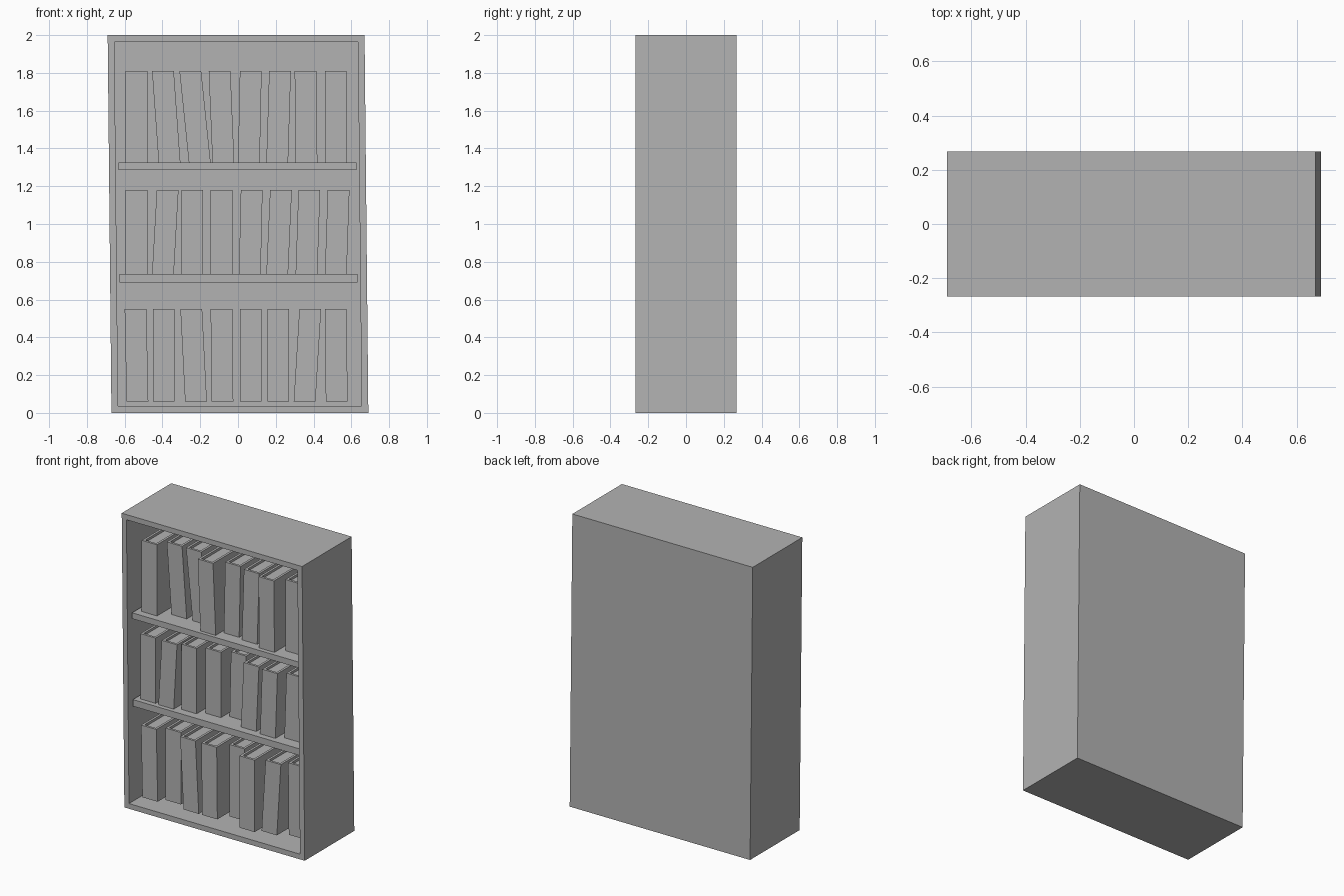
import bpy
import bmesh
from mathutils import Matrix, Vector

default_cube = bpy.data.objects.get("Cube")
if default_cube:
    bpy.data.objects.remove(default_cube, do_unlink=True)

# One plain grey for the whole piece
grey = bpy.data.materials.new("plain grey")
grey.use_nodes = True
grey_value = (0.45, 0.45, 0.45, 1)
grey.diffuse_color = grey_value
grey.node_tree.nodes["Principled BSDF"].inputs["Base Color"].default_value = grey_value

FRONT, BACK = -0.267, 0.267
HALF_WIDTH, HEIGHT = 0.68, 2.0
WALL, BACK_PANEL = 0.05, 0.03


def add_box(bm, low, high):
    """Add an axis-aligned box spanning two corners."""
    low, high = Vector(low), Vector(high)
    matrix = Matrix.Translation((low + high) / 2) @ Matrix.Diagonal((*(high - low), 1))
    return bmesh.ops.create_cube(bm, size=1, matrix=matrix)["verts"]


def finish(bm, name):
    mesh = bpy.data.meshes.new(name)
    bmesh.ops.recalc_face_normals(bm, faces=bm.faces)
    bm.to_mesh(mesh)
    bm.free()
    mesh.materials.append(grey)
    obj = bpy.data.objects.new(name, mesh)
    bpy.context.collection.objects.link(obj)
    return obj


def case_lean(z):
    """Sideways drift of the slightly crooked case at a height."""
    return 0.01 - 0.01 * z


# Case: solid block with its front inset and pushed back to form the cavity
bm = bmesh.new()
add_box(bm, (-HALF_WIDTH, FRONT, 0), (HALF_WIDTH, BACK, HEIGHT))
bm.normal_update()
front = min(bm.faces, key=lambda f: f.calc_center_median().y)
bmesh.ops.inset_region(bm, faces=[front], thickness=WALL)
cavity = bmesh.ops.extrude_face_region(bm, geom=[front])
bmesh.ops.delete(bm, geom=[front], context="FACES_ONLY")
for v in cavity["geom"]:
    if isinstance(v, bmesh.types.BMVert):
        v.co.y = BACK - BACK_PANEL
for v in bm.verts:
    v.co.x += case_lean(v.co.z)
finish(bm, "bookcase_frame")

# Shelves, set back a little from the front edge
for name, bottom, top in (("lower_shelf", 0.69, 0.735), ("upper_shelf", 1.285, 1.325)):
    bm = bmesh.new()
    inner = HALF_WIDTH - WALL
    add_box(bm, (-inner, FRONT + 0.03, bottom), (inner, BACK - BACK_PANEL, top))
    for v in bm.verts:
        v.co.x += case_lean(v.co.z)
    finish(bm, name)


def add_book(name, x_bottom, x_top, setback, base, height):
    """Leaning book: two covers and a spine around recessed pages."""
    width, depth, cover = 0.115, 0.32, 0.016
    y0 = FRONT + setback
    y1, top = y0 + depth, base + height
    bm = bmesh.new()
    add_box(bm, (0, y0, base), (width, y0 + cover, top))
    for x in (0, width - cover):
        add_box(bm, (x, y0 + cover, base), (x + cover, y1, top))
    add_box(bm, (cover, y0 + cover, base + cover), (width - cover, y1 - cover, top - cover))
    for v in bm.verts:
        t = (v.co.z - base) / height
        v.co.x += x_bottom + (x_top - x_bottom) * t
    finish(bm, name)


# Books: left edge at the bottom, left edge at the top, setback from the front
rows = {
    "bottom": (0.06, 0.49, [
        (-.59, -.6, .08), (-.45, -.45, .13), (-.28, -.305, .08), (-.14, -.145, .08),
        (.01, .01, .16), (.155, .155, .06), (.295, .325, .1), (.465, .46, .15)]),
    "middle": (0.735, 0.445, [
        (-.595, -.595, .065), (-.455, -.43, .06), (-.3, -.3, .085), (-.145, -.145, .125),
        (.005, .015, .17), (.15, .17, .085), (.305, .32, .07), (.46, .475, .11)]),
    "top": (1.325, 0.485, [
        (-.595, -.595, .08), (-.42, -.455, .15), (-.26, -.31, .15), (-.135, -.155, .055),
        (0, .01, .115), (.15, .165, .095), (.305, .3, .06), (.46, .46, .12)]),
}
for row, (base, height, books) in rows.items():
    for i, (x_bottom, x_top, setback) in enumerate(books, 1):
        add_book(f"{row}_book_{i}", x_bottom, x_top, setback, base, height)
